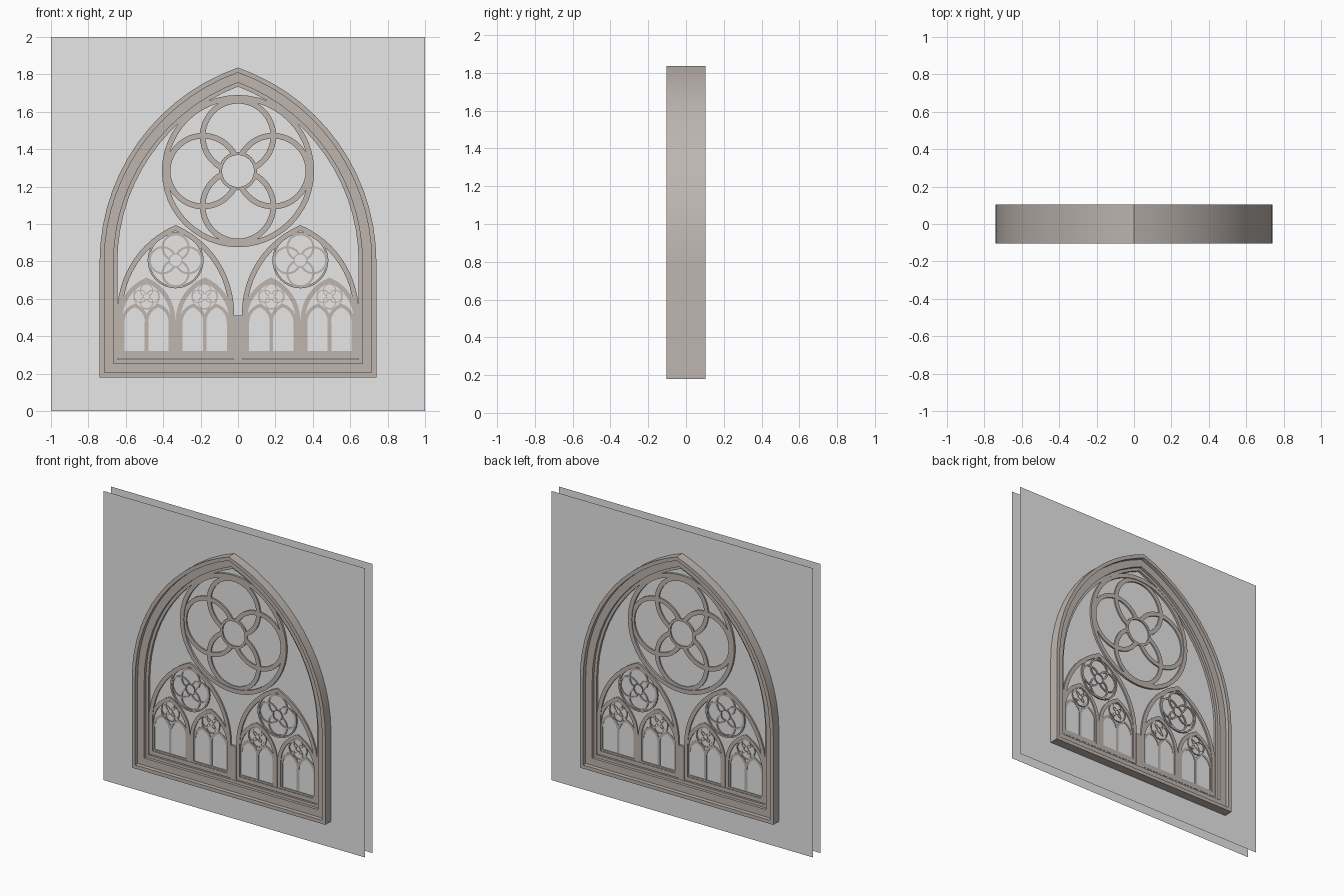
import bpy, bmesh, math

if "Cube" in bpy.data.objects:
    bpy.data.objects.remove(bpy.data.objects["Cube"])


def material(name, rgb):
    m = bpy.data.materials.new(name)
    m.diffuse_color = (*rgb, 1)
    m.use_nodes = True
    m.node_tree.nodes["Principled BSDF"].inputs["Base Color"].default_value = m.diffuse_color
    return m


STONE = material("warm_stone", (0.51, 0.46, 0.43))
PANE = material("pale_grey", (0.8, 0.8, 0.8))


def finish(name, bm, mat):
    bmesh.ops.recalc_face_normals(bm, faces=bm.faces)
    me = bpy.data.meshes.new(name)
    bm.to_mesh(me)
    bm.free()
    me.materials.append(mat)
    ob = bpy.data.objects.new(name, me)
    bpy.context.collection.objects.link(ob)
    bpy.ops.object.select_all(action='DESELECT')
    ob.select_set(True)
    bpy.context.view_layer.objects.active = ob
    bpy.ops.object.shade_smooth_by_angle(angle=math.radians(30))
    return ob


def loft(bm, loops, closed=True):
    """Skin a ring of matching (x, y, z) loops into a solid band."""
    rows = [[bm.verts.new(p) for p in lp] for lp in loops]
    n, k = len(rows[0]), len(rows)
    for i in range(k):
        a, b = rows[i], rows[(i + 1) % k]
        for j in range(n if closed else n - 1):
            bm.faces.new((a[j], a[(j + 1) % n], b[(j + 1) % n], b[j]))
    if not closed:
        bm.faces.new([r[0] for r in rows])
        bm.faces.new([r[-1] for r in reversed(rows)])


def block(bm, x0, x1, z0, z1, d):
    loft(bm, [[(x, y, z0), (x, y, z1)] for x, y in
              ((x0, -d), (x1, -d), (x1, d), (x0, d))], False)


def arch_loop(cx, half, c, spring, bottom, y, n):
    """Pointed arch outline; c is how far each arc centre lies past the axis."""
    r = half + c
    end = math.acos(c / r)
    right = [(half, bottom)] + [(r * math.cos(end * i / n) - c, spring + r * math.sin(end * i / n))
                                for i in range(n + 1)]
    left = [(-x, z) for x, z in reversed(right[:-1])]
    return [(cx + x, y, z) for x, z in right + left]


def arch(bm, cx, profile, c, spring, bottom, n=10):
    """Profile is (half width, y) pairs; the sill follows the same offsets."""
    outer = max(h for h, _ in profile)
    loft(bm, [arch_loop(cx, h, c, spring, bottom + outer - h, y, n) for h, y in profile])


def flat(outer, inner, d):
    return [(outer, -d), (inner, -d), (inner, d), (outer, d)]


def ring(bm, cx, cz, outer, inner, d, a0=0.0, a1=2 * math.pi, n=40):
    full = abs(a1 - a0 - 2 * math.pi) < 1e-6
    angs = [a0 + (a1 - a0) * i / n for i in range(n if full else n + 1)]
    loft(bm, [[(cx + r * math.cos(a), y, cz + r * math.sin(a)) for a in angs]
              for r, y in flat(outer, inner, d)], full)


def rose(bm, cx, cz, radius, d, foil_d, n):
    """Round light: outer ring, four overlapping foils and a small hub ring."""
    s = radius / 0.407
    ring(bm, cx, cz, radius, 0.378 * s, d, n=n)
    ring(bm, cx, cz, 0.103 * s, 0.086 * s, foil_d + 0.0005, n=n // 2)
    off = 0.187
    cut = 2 * math.asin(0.096 / (2 * off))
    for k in range(4):
        a = k * math.pi / 2
        ring(bm, cx + off * s * math.cos(a), cz + off * s * math.sin(a), 0.204 * s, 0.174 * s,
             foil_d, a + math.pi + cut, a + 3 * math.pi - cut, n)


# Outer frame, stepping back towards the tracery on both faces
bm = bmesh.new()
steps = [(0.74, -0.103), (0.715, -0.103), (0.715, -0.075), (0.665, -0.075),
         (0.665, -0.056), (0.645, -0.056)]
arch(bm, 0, steps + [(h, -y) for h, y in reversed(steps)], 0.361, 0.796, 0.18, 14)
finish("outer_frame", bm, STONE)

# Large rose at the top
bm = bmesh.new()
rose(bm, 0, 1.283, 0.407, 0.054, 0.049, 48)
finish("large_rose", bm, STONE)

# Central mullion
bm = bmesh.new()
block(bm, -0.024, 0.024, 0.27, 0.51, 0.054)
finish("central_mullion", bm, STONE)

# Two sub windows, each holding two arches, each holding two lancets
for side, label in ((-1, "left"), (1, "right")):
    cx = side * 0.3335
    bm = bmesh.new()
    arch(bm, cx, flat(0.3125, 0.285, 0.051), 0.2, 0.522, 0.28, 12)
    finish(label + "_sub_arch", bm, STONE)

    bm = bmesh.new()
    block(bm, cx - 0.3, cx + 0.3, 0.285, 0.32, 0.046)
    finish(label + "_sill", bm, STONE)

    bm = bmesh.new()
    rose(bm, cx, 0.806, 0.15, 0.05, 0.0465, 32)
    finish(label + "_sub_rose", bm, STONE)

    arches, roses, lancets = bmesh.new(), bmesh.new(), bmesh.new()
    for s in (-1, 1):
        sx = cx + s * 0.1555
        arch(arches, sx, flat(0.155, 0.13, 0.0475), 0.092, 0.485, 0.285, 8)
        rose(roses, sx, 0.613, 0.071, 0.0465, 0.0435, 24)
        for t in (-1, 1):
            arch(lancets, sx + t * 0.063, flat(0.073, 0.055, 0.043), 0.03, 0.475, 0.302, 6)
    finish(label + "_small_arches", arches, STONE)
    finish(label + "_small_roses", roses, STONE)
    finish(label + "_lancets", lancets, STONE)

# Two thin square sheets behind the tracery, one per face
for name, y in (("front_sheet", -0.04), ("back_sheet", 0.04)):
    bm = bmesh.new()
    pts = [(-1, y, 0), (1, y, 0), (1, y, 2), (-1, y, 2)]
    if y > 0:
        pts.reverse()
    bm.faces.new([bm.verts.new(p) for p in pts])
    me = bpy.data.meshes.new(name)
    bm.to_mesh(me)
    bm.free()
    me.materials.append(PANE)
    bpy.context.collection.objects.link(bpy.data.objects.new(name, me))
